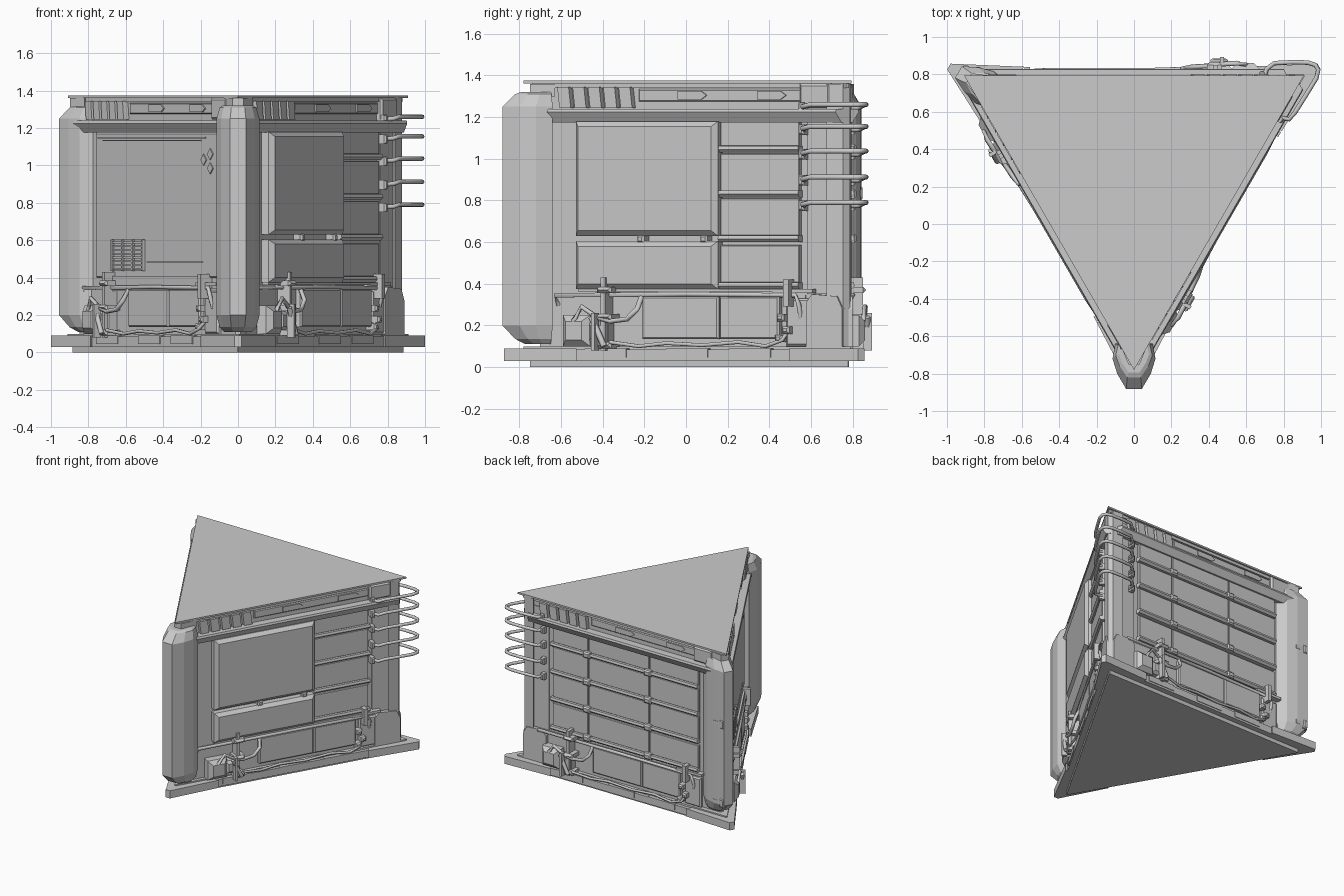
import bpy, bmesh, math
from mathutils import Vector

if "Cube" in bpy.data.objects:
    bpy.data.objects.remove(bpy.data.objects["Cube"])

C = Vector((0, 0.27, 0))
RIGHT, BACK, LEFT = 0, 1, 2          # walls, counter-clockwise
FRONT_C, RIGHT_C, LEFT_C = 0, 1, 2   # corners


def wall(k, s, d, z):
    """Point on wall k: s along the wall, d outward from the centre."""
    a = math.radians(-30 + 120 * k)
    n = Vector((math.cos(a), math.sin(a), 0))
    return C + Vector((-n.y, n.x, 0)) * s + n * d + Vector((0, 0, z))


def corner(k, w, u, z):
    """Point at corner k: u outward along the corner bisector, w sideways."""
    a = math.radians(-90 + 120 * k)
    e = Vector((math.cos(a), math.sin(a), 0))
    return C + Vector((-e.y, e.x, 0)) * w + e * u + Vector((0, 0, z))


def loft(name, loops, smooth=False):
    bm = bmesh.new()
    rings = [[bm.verts.new(p) for p in lp] for lp in loops]
    n = len(rings[0])
    for a, b in zip(rings, rings[1:]):
        for i in range(n):
            bm.faces.new((a[i], a[(i + 1) % n], b[(i + 1) % n], b[i]))
    bm.faces.new(rings[0])
    bm.faces.new(rings[-1])
    bmesh.ops.recalc_face_normals(bm, faces=bm.faces)
    for f in bm.faces:
        f.smooth = smooth and len(f.verts) == 4
    me = bpy.data.meshes.new(name)
    bm.to_mesh(me)
    bm.free()
    ob = bpy.data.objects.new(name, me)
    bpy.context.collection.objects.link(ob)
    return ob


def slab(name, r, cut, z0, z1):
    """Triangular slab with inner radius r and corners cut at distance cut."""
    w = (2 * r - cut) * math.tan(math.radians(30))
    return loft(name, [[corner(k, s * w, cut, z) for k in range(3) for s in (-1, 1)] for z in (z0, z1)])


def panel(name, k, s0, s1, z0, z1, d1, ch=0.0, d0=0.49):
    """Box on a wall; ch chamfers its outer face."""
    def rect(i, d):
        return [wall(k, s, d, z) for s, z in ((s0 + i, z0 + i), (s1 - i, z0 + i), (s1 - i, z1 - i), (s0 + i, z1 - i))]
    loops = [rect(0, d0), rect(0, d1 - ch)] + ([rect(ch, d1)] if ch else [])
    return loft(name, loops)


def outline(name, k, pts, d1, d0=0.49):
    """Flat (s, z) outline pushed out from a wall."""
    return loft(name, [[wall(k, s, d, z) for s, z in pts] for d in (d0, d1)])


def rail(name, k, prof, s0, s1, taper=0.0):
    """(d, z) profile run along a wall."""
    return loft(name, [[wall(k, s + g * (d - 0.5), d, z) for d, z in prof] for s, g in ((s0, taper), (s1, -taper))])


def tube(name, pts, r=0.012, n=6):
    loops = []
    for i, p in enumerate(pts):
        t = (pts[min(i + 1, len(pts) - 1)] - pts[max(i - 1, 0)]).normalized()
        up = Vector((0, 0, 1)) if abs(t.z) < 0.8 else (p - C) * Vector((1, 1, 0))
        x = t.cross(up).normalized()
        y = x.cross(t)
        loops.append([p + (x * math.cos(a) + y * math.sin(a)) * r for a in (2 * math.pi * j / n for j in range(n))])
    return loft(name, loops, True)


# Main stacked slabs
slab("bottom_plate", 0.512, 1.02, 0, 0.04)
slab("base_slab", 0.555, 1.09, 0.03, 0.085)
slab("plinth_step", 0.53, 1.05, 0.08, 0.1)
slab("body_core", 0.497, 0.97, 0.09, 1.36)
slab("top_plate", 0.525, 1.05 - 1e-4, 1.362, 1.375)
slab("top_plate_rim", 0.512, 1.01, 1.34, 1.364)
for k in range(3):
    loft("corner_foot", [[corner(k, w, u, z) for w, u in ((-.018, 1.143), (.018, 1.143), (.2, .795), (-.2, .795))]
                         for z in (0.03, 0.09)])

# Corner bumpers: a large one in front, a slimmer flush one at the back left
BUMP = ((-.1, .91), (-.115, .99), (-.09, 1.07), (-.042, 1.152), (.042, 1.152), (.09, 1.07), (.115, .99), (.1, .91))
for k, ws, du in ((FRONT_C, 1, 0), (LEFT_C, .85, -.068)):
    loft("corner_bumper", [[corner(k, w * f * ws, .93 + (u - .93) * g + du, z) for w, u in BUMP] for z, f, g in
                           ((.11, .65, .5), (.135, .85, .72), (.2, 1, 1), (1.25, 1, 1), (1.31, .85, .72), (1.32, .7, .6))])
    loft("bumper_cap", [[corner(k, w, u, z) for w, u in ((-.08, .9), (-.03, 1.02), (.03, 1.02), (.08, .9))]
                        for z in (1.3, 1.36)])

# Trim and service equipment shared by all three walls
for k in range(3):
    rail("ledge", k, ((.49, 1.175), (.53, 1.175), (.56, 1.225), (.555, 1.24), (.49, 1.24)), -.83, .87, .5)
    for i in range(5):
        s = -.72 + i * .085
        outline("slanted_fin", k, ((s + .012, 1.245), (s + .075, 1.245), (s + .063, 1.345), (s, 1.345)), .53)
    panel("upper_bar", k, -.28, .62, 1.275, 1.335, .51, .006)
    for s in (-.06, .38):
        outline("upper_clip", k, ((s, 1.285), (s + .13, 1.285), (s + .16, 1.305), (s + .13, 1.325), (s, 1.325)), .518)
    panel("upper_end_block", k, .62, .79, 1.245, 1.362, .53, .012)
    # Equipment boxes
    panel("lower_skirt", k, -.78, .64, .09, .345, .503)
    for s0, s1 in ((-.25, .175), (.18, .51)):
        panel("equipment_box", k, s0, s1, .135, .34, .535, .008)
    panel("motor_housing", k, -.67, -.52, .1, .25, .59, .03)
    panel("motor_neck", k, -.53, -.42, .12, .22, .575, .02)
    panel("motor_clamp_bar", k, -.45, -.425, .08, .43, .58)
    for z in (.09, .225, .355):
        panel("motor_clamp_band", k, -.47, -.39, z, z + .03, .595, .015)
    panel("motor_clamp_face", k, -.48, -.46, .08, .26, .622, d0=.58)
    tube("motor_hose", [wall(k, s, d, z) for s, d, z in
                        ((-.6, .58, .22), (-.55, .59, .29), (-.47, .585, .24), (-.4, .575, .22), (-.31, .57, .23),
                         (-.26, .56, .28), (-.25, .53, .34))], .013)
    tube("motor_strut", [wall(k, s, .6, z) for s, z in ((-.49, .24), (-.42, .1))], .015)
    tube("upper_pipe", [wall(k, s, d, z) for s, d, z in
                        ((-.73, .5, .3), (-.73, .53, .345), (0, .535, .35), (.6, .53, .345), (.62, .53, .3), (.62, .5, .2))])
    tube("lower_cable", [wall(k, s, d, z) for s, d, z in
                         ((-.4, .58, .12), (-.25, .56, .1), (-.1, .555, .115), (.1, .555, .105), (.3, .555, .12), (.45, .555, .1),
                          (.54, .55, .13), (.55, .52, .17))], .01)
    panel("valve_plate", k, .54, .68, .1, .33, .52, .01)
    for s, z in ((.53, .22), (.56, .16), (.52, .12)):
        panel("valve_knob", k, s - .02, s + .02, z, z + .035, .56, .01)
    panel("pipe_clamp", k, .555, .585, .29, .42, .57)
    panel("pipe_clamp_foot", k, .48, .7, .355, .375, .54)
    for s in (-.9, -.55, -.1, .25, .65):
        panel("base_edge_plate", k, s, s + .23, .045, .09, .56)

# Right wall: large cushions and shelved bays
panel("large_panel", RIGHT, -.61, .178, .63, 1.18, .565, .025)
panel("small_panel", RIGHT, -.61, .178, .375, .605, .565, .025)
for s in (-.27, .08):
    panel("panel_latch", RIGHT, s, s + .04, .595, .635, .55, .01)
for z in (.375, .6, .815, 1.03):
    panel("bay_panel", RIGHT, .176, .615, z + .03, z + .21 - (z > 1) * .06, .517, .004)
    rail("shelf", RIGHT, ((.49, z), (.525, z), (.54, z + .015), (.535, z + .032), (.49, z + .032)), .175, .62)
rail("panel_sill", RIGHT, ((.49, .36), (.535, .36), (.535, .375), (.49, .375)), -.6, .62)

# Left wall: smooth plate with vent, slots, warning diamonds and skirt
panel("smooth_plate", LEFT, -.63, .7, .4, 1.175, .515, .006)
panel("long_slot", LEFT, -.6, .55, 1.145, 1.152, .52)
panel("short_slot", LEFT, -.55, .5, 1.13, 1.136, .52)
outline("sloped_skirt", LEFT, ((-.52, .33), (.54, .33), (.54, .41), (-.46, .41), (-.52, .37)), .53)
panel("skirt_line", LEFT, -.08, .52, .48, .487, .52)
panel("vent_back", LEFT, -.44, -.1, .435, .605, .52)
for i in range(8):
    panel("vent_slat", LEFT, -.43, -.11, .443 + i * .02, .453 + i * .02, .529)
for s in (-.44, -.33, -.22, -.115):
    panel("vent_bar", LEFT, s, s + .014, .435, .605, .533)
for s, z in ((.53, 1.03), (.6, 1.06), (.6, .985)):
    outline("diamond_marker", LEFT, ((s - .03, z), (s, z - .03), (s + .03, z), (s, z + .03)), .521)

# Back wall: three columns of shelved bays
for z in (.375, .6, .815, 1.03):
    for s0, s1 in ((-.61, -.303), (-.297, .227), (.233, .66)):
        panel("back_bay", BACK, s0, s1, z + .03, z + .21 - (z > 1) * .06, .517, .004)
    rail("back_shelf", BACK, ((.49, z), (.525, z), (.54, z + .015), (.535, z + .032), (.49, z + .032)), -.62, .66)
    for s in (-.33, .2):
        panel("shelf_latch", BACK, s, s + .06, z - .005, z + .04, .548, .01)
for z in (.2, .82):
    panel("corner_hook", BACK, .82, .92, z, z + .03, .57)
    panel("corner_hook_tip", BACK, .88, .92, z - .02, z + .05, .578, .01)

# Corner plates and foot blocks at the railed corner
for k, m in ((RIGHT, 1), (BACK, -1)):
    s0, s1 = sorted((m * .65, m * .86))
    panel("corner_plate", k, s0, s1, .35, 1.3, .505)
    outline("corner_foot_block", k, [(m * s, z) for s, z in
            ((.66, .09), (.86, .09), (.86, .28), (.83, .34), (.69, .35), (.66, .31))], .53)
loft("corner_post", [[corner(RIGHT_C, w, u, z) for w, u in ((-.07, .93), (-.02, 1.0), (.02, 1.0), (.07, .93))]
                     for z in (.09, 1.36)])

# Guard rails wrapped round the back-right corner
PATH = ((.69, .77, -.015), (.71, .83, -.015), (.75, .86, 0), (.85, .865, 0), (.93, .863, 0), (.97, .85, 0),
        (.985, .825, 0), (.975, .78, 0), (.92, .69, 0), (.86, .595, 0), (.83, .56, -.01), (.76, .57, -.015))
for z in (.79, .912, 1.037, 1.155, 1.26):
    tube("guard_rail", [Vector((x, y, z + dz)) for x, y, dz in PATH], .012, 8)
    panel("rail_mount", RIGHT, .625, .655, z - .04, z + .01, .55, .008)
    panel("rail_mount", BACK, -.7, -.67, z - .04, z + .01, .545, .008)
